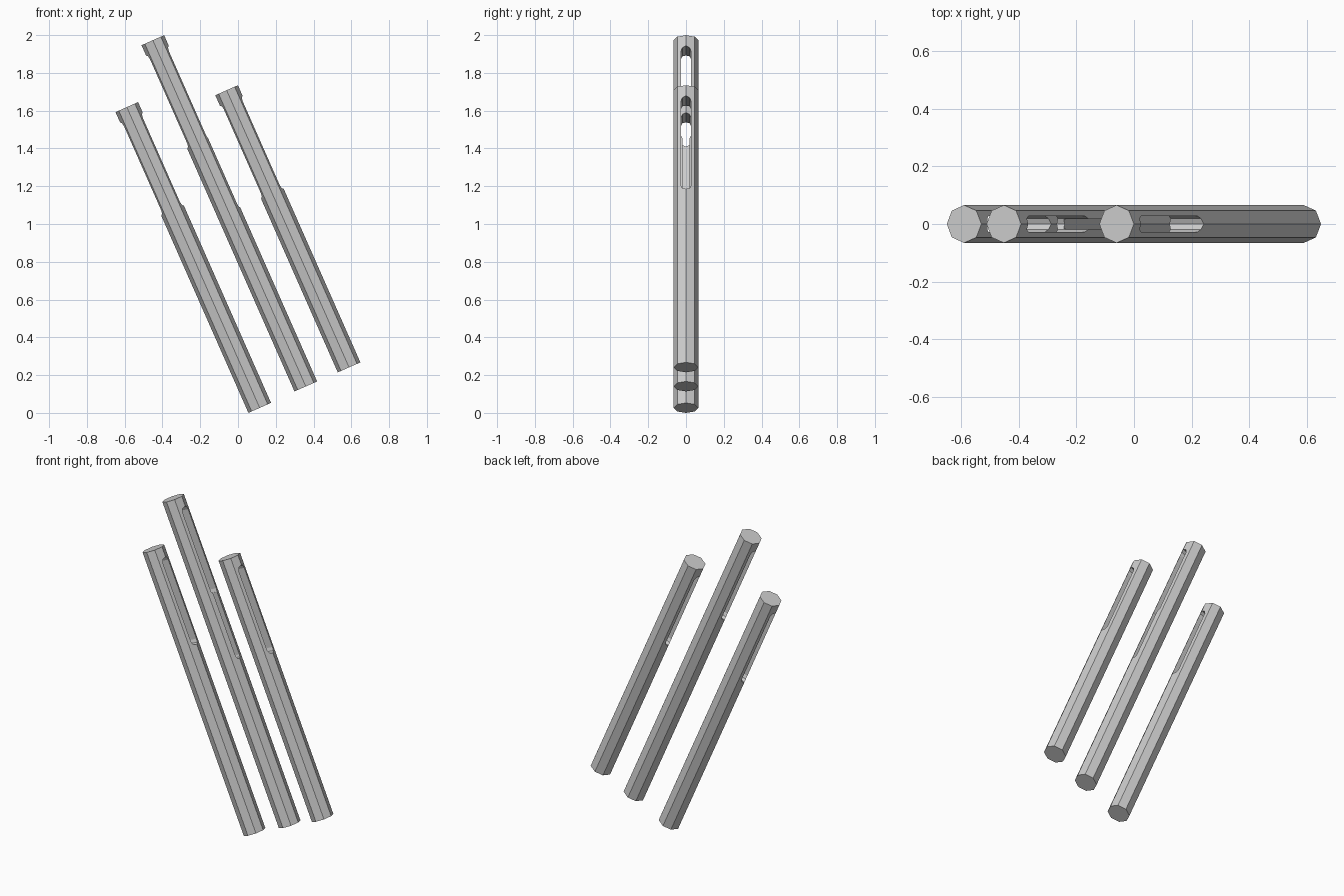
import bpy, bmesh, math
from mathutils import Vector, Matrix

if "Cube" in bpy.data.objects:
    bpy.data.objects.remove(bpy.data.objects["Cube"])

R = 0.0655
TILT = Matrix.Rotation(math.radians(-23.84), 4, 'Y')


def mesh_object(name, bm, matrix):
    bmesh.ops.recalc_face_normals(bm, faces=bm.faces)
    mesh = bpy.data.meshes.new(name)
    bm.to_mesh(mesh)
    bm.free()
    obj = bpy.data.objects.new(name, mesh)
    obj.matrix_world = matrix
    bpy.context.collection.objects.link(obj)
    return obj


def prism(points, direction):
    bm = bmesh.new()
    face = bm.faces.new([bm.verts.new(p) for p in points])
    ext = bmesh.ops.extrude_face_region(bm, geom=[face])
    verts = [v for v in ext['geom'] if isinstance(v, bmesh.types.BMVert)]
    bmesh.ops.translate(bm, verts=verts, vec=direction)
    return bm


def capsule(z0, z1, half_width, depth):
    # Round-ended slot outline, extruded across the tube from x = depth
    pts = []
    for centre, start in ((z1 - half_width, 0), (z0 + half_width, math.pi)):
        for i in range(5):
            a = start + math.pi * i / 4
            pts.append((depth, half_width * math.cos(a), centre + half_width * math.sin(a)))
    return prism(pts, Vector((0.12 - depth, 0, 0)))


def tube(name, bottom_x, bottom_z, length, groove):
    # Octagonal leaning tube, with its slots cut out
    matrix = Matrix.Translation((bottom_x, 0, bottom_z)) @ TILT
    ring = [(R * math.cos(i * math.pi / 4), R * math.sin(i * math.pi / 4), 0) for i in range(8)]
    obj = mesh_object(name, prism(ring, Vector((0, 0, length))), matrix)
    cuts = [(length - 0.60, length - 0.06, 0.027, -0.12)]
    if groove:
        cuts.append((length - 0.995, length - 0.5, 0.018, -0.035))
    for cut in cuts:
        cutter = mesh_object(name + "_slot_cutter", capsule(*cut), matrix)
        cutter.hide_render = True
        mod = obj.modifiers.new("slot", 'BOOLEAN')
        mod.object = cutter
        mod.operation = 'DIFFERENCE'
        mod.solver = 'EXACT'
        bpy.context.view_layer.objects.active = obj
        bpy.ops.object.modifier_apply(modifier=mod.name)
        bpy.data.objects.remove(cutter, do_unlink=True)
    return obj


# Three parallel tubes; the middle one is longest and has an extra groove
tube("left_tube", 0.115, 0.0265, 1.741, False)
tube("middle_tube", 0.359, 0.140, 2.004, True)
tube("right_tube", 0.588, 0.241, 1.604, False)
